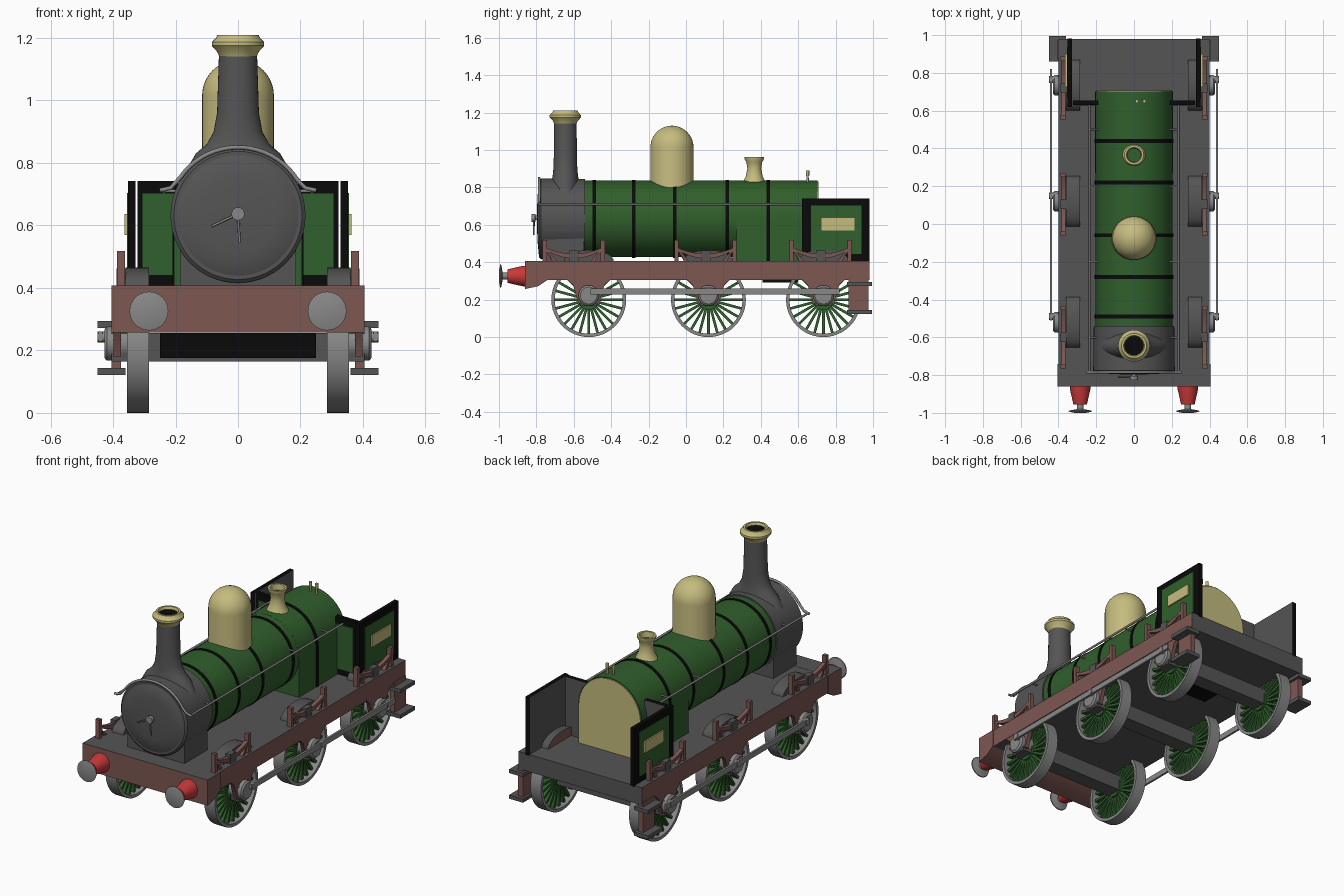
import bpy, bmesh, math
from mathutils import Vector

if "Cube" in bpy.data.objects:
    bpy.data.objects.remove(bpy.data.objects["Cube"])


def mat(name, r, g, b):
    m = bpy.data.materials.new(name)
    m.diffuse_color = (r, g, b, 1)
    m.use_nodes = True
    m.node_tree.nodes["Principled BSDF"].inputs["Base Color"].default_value = m.diffuse_color
    return m


GREEN = mat("green_paint", 0.03, 0.115, 0.025)
BLACK = mat("black_paint", 0.003, 0.003, 0.003)
DARK = mat("dark_grey", 0.09, 0.09, 0.09)
STEEL = mat("steel", 0.25, 0.25, 0.25)
BROWN = mat("red_brown", 0.205, 0.095, 0.083)
BRASS = mat("brass", 0.56, 0.5, 0.21)
RED = mat("red_paint", 0.58, 0.04, 0.04)


def finish(name, bm, mats, rule=None, smooth=True):
    """Turn a bmesh into an object; rule picks a material slot per face."""
    bmesh.ops.recalc_face_normals(bm, faces=bm.faces)
    bm.normal_update()
    for f in bm.faces:
        f.smooth = smooth
        if rule:
            f.material_index = rule(f)
    me = bpy.data.meshes.new(name)
    bm.to_mesh(me)
    bm.free()
    for m in (mats if isinstance(mats, (list, tuple)) else [mats]):
        me.materials.append(m)
    if smooth:
        me.set_sharp_from_angle(angle=math.radians(35))
    ob = bpy.data.objects.new(name, me)
    bpy.context.collection.objects.link(ob)
    return ob


def add_box(bm, x, y, z):
    vs = [bm.verts.new((a, b, c)) for a in x for b in y for c in z]
    for q in ((0, 1, 3, 2), (4, 6, 7, 5), (0, 4, 5, 1), (2, 3, 7, 6), (0, 2, 6, 4), (1, 5, 7, 3)):
        bm.faces.new([vs[i] for i in q])


def box(name, x, y, z, mats, rule=None):
    bm = bmesh.new()
    add_box(bm, x, y, z)
    return finish(name, bm, mats, rule, False)


def prism(name, pts, lo, hi, axis, mats, rule=None):
    """Extrude a profile along x (pts are y,z) or along y (pts are x,z)."""
    bm = bmesh.new()
    ring = lambda d: [bm.verts.new((d, p, q) if axis == 'x' else (p, d, q)) for p, q in pts]
    a, b = ring(lo), ring(hi)
    n = len(pts)
    bm.faces.new(a)
    bm.faces.new(b[::-1])
    for i in range(n):
        bm.faces.new((a[i], a[(i + 1) % n], b[(i + 1) % n], b[i]))
    return finish(name, bm, mats, rule)


def lathe(name, prof, loc, axis, mats, seg=32, rule=None):
    """Revolve (radius, height[, x radius]) rings around an axis through loc."""
    bm = bmesh.new()
    rings = []
    for p in prof:
        ring = []
        for i in range(seg):
            t = 2 * math.pi * i / seg
            u, v, h = p[-1 if len(p) == 3 else 0] * math.cos(t), p[0] * math.sin(t), p[1]
            co = {'x': (h, u, v), 'y': (u, h, v), 'z': (u, v, h)}[axis]
            ring.append(bm.verts.new(Vector(loc) + Vector(co)))
        rings.append(ring)
    for a, b in zip(rings, rings[1:]):
        for i in range(seg):
            j = (i + 1) % seg
            bm.faces.new((a[i], a[j], b[j], b[i]))
    bm.faces.new(rings[0])
    bm.faces.new(rings[-1])
    return finish(name, bm, mats, rule)


def tube(name, pts, r, m):
    cu = bpy.data.curves.new(name, 'CURVE')
    cu.dimensions = '3D'
    cu.bevel_depth, cu.bevel_resolution, cu.use_fill_caps = r, 2, True
    sp = cu.splines.new('POLY')
    sp.points.add(len(pts) - 1)
    for p, c in zip(sp.points, pts):
        p.co = (*c, 1)
    cu.materials.append(m)
    ob = bpy.data.objects.new(name, cu)
    bpy.context.collection.objects.link(ob)


def span(a, b):
    return (min(a, b), max(a, b))


CZ = 0.632  # boiler centre height


def arch(r, bottom, n=28):
    pts = [(r * math.cos(math.pi * i / n), CZ + r * math.sin(math.pi * i / n)) for i in range(n + 1)]
    return pts + [(-r, bottom), (r, bottom)]


# Running deck with brown side frames, and front beam
paint = lambda f: 1 if abs(f.normal.x) > 0.5 or f.normal.y < -0.5 else 0
box("deck", (-0.4, 0.4), (-0.79, 0.98), (0.305, 0.407), [DARK, BROWN], paint)
prism("front_beam", [(-0.86, 0.257), (-0.79, 0.272), (-0.74, 0.305), (-0.74, 0.408), (-0.86, 0.408)],
      -0.405, 0.405, 'x', [BROWN, DARK], lambda f: 1 if f.normal.z > 0.5 else 0)

# Boiler, firebox and bands
lathe("boiler", [(0.205, -0.55), (0.205, 0.7)], (0, 0, CZ), 'y', GREEN, 56)
prism("firebox", arch(0.2055, 0.4), 0.27, 0.702, 'y', GREEN)
prism("backhead", arch(0.2, 0.405), 0.70, 0.708, 'y', BRASS)
for y in (-0.49, -0.28, -0.06, 0.22):
    lathe("boiler_band", [(0.208, y - 0.01), (0.208, y + 0.01)], (0, 0, CZ), 'y', BLACK, 56)
prism("firebox_band", arch(0.209, 0.4), 0.43, 0.45, 'y', BLACK)
box("ash_pan", (-0.17, 0.17), (0.41, 0.6), (0.293, 0.31), BLACK)

# Smokebox, saddle, door and handles
lathe("smokebox", [(0.205, -0.785), (0.216, -0.775), (0.213, -0.54)], (0, 0, CZ), 'y', DARK, 56)
lathe("smokebox_door", [(0.03, -0.797), (0.12, -0.794), (0.19, -0.787), (0.2, -0.78)],
      (0, 0, CZ), 'y', DARK, 48)
box("smokebox_saddle", (-0.185, 0.185), (-0.76, -0.545), (0.4, 0.56), DARK)
lathe("door_knob", [(0.012, -0.79), (0.012, -0.805), (0.021, -0.806), (0.021, -0.825)],
      (0, 0, 0.637), 'y', STEEL, 16)
tube("door_handle_long", [(0, -0.815, 0.637), (0.005, -0.815, 0.545)], 0.004, STEEL)
tube("door_handle_short", [(0, -0.81, 0.637), (-0.085, -0.81, 0.597)], 0.004, STEEL)

# Handrail along both sides and over the smokebox front
arc = [(0.222 * math.cos(math.radians(a)), -0.785, CZ + 0.218 * math.sin(math.radians(a)))
       for a in range(32, 149, 6)]
tube("front_rail", [(0.25, -0.785, 0.712), (0.215, -0.785, 0.72)] + arc
     + [(-0.215, -0.785, 0.72), (-0.25, -0.785, 0.712)], 0.007, STEEL)
for s in (-1, 1):
    tube("side_rail", [(s * 0.237, -0.785, 0.71), (s * 0.237, 0.64, 0.71)], 0.006, STEEL)
    for y in (-0.6, -0.2, 0.2, 0.5):
        tube("rail_post", [(s * 0.18, y, 0.71), (s * 0.237, y, 0.71)], 0.005, STEEL)

# Chimney with flared foot, brass cap and dark bore
lathe("chimney", [(0.08, 0.77, 0.17), (0.075, 0.83, 0.135), (0.068, 0.86, 0.1), (0.064, 0.9, 0.078),
                  (0.062, 0.96, 0.067), (0.06, 1.15, 0.061)], (0, -0.645, 0), 'z', DARK, 36)
lathe("chimney_cap", [(0.06, 1.14), (0.066, 1.155), (0.084, 1.175), (0.084, 1.187), (0.07, 1.2),
                      (0.066, 1.21), (0.055, 1.21), (0.05, 1.195)], (0, -0.645, 0), 'z',
      [BRASS, BLACK], 36, lambda f: 1 if len(f.verts) > 4 else 0)

# Dome, safety valve and whistles
dome = [(0.115 * math.cos(t), 1.015 + 0.115 * math.sin(t)) for t in
        [math.pi / 2 * i / 10 * 0.985 for i in range(11)]]
lathe("steam_dome", [(0.122, 0.76), (0.115, 0.85)] + dome, (0, -0.075, 0), 'z', BRASS, 40)
lathe("safety_valve", [(0.07, 0.81), (0.057, 0.835), (0.045, 0.86), (0.037, 0.9), (0.042, 0.935),
                       (0.052, 0.95), (0.052, 0.962), (0.04, 0.962), (0.036, 0.93)], (0, 0.365, 0), 'z',
      [BRASS, GREEN], 28, lambda f: 1 if len(f.verts) > 4 else 0)
for x in (0.015, 0.055):
    lathe("whistle", [(0.008, 0.8), (0.006, 0.86), (0.009, 0.865), (0.009, 0.89)], (x, 0.65, 0), 'z', BRASS, 12)

WHEELS = (-0.52, 0.12, 0.735)
R = 0.2
for y in WHEELS:
    box("axle_beam", (-0.405, 0.405), (y - 0.045, y + 0.045), (0.165, 0.256), DARK)
box("axle_front_plate", (-0.25, 0.25), (WHEELS[0] - 0.05, WHEELS[0] - 0.044), (0.175, 0.256), BLACK)

for s in (-1, 1):
    for y in WHEELS:
        # Wheel rim
        bm = bmesh.new()
        n, rows = 48, []
        for r, x in ((R, 0.285), (R, 0.355), (R - 0.018, 0.355), (R - 0.018, 0.285)):
            rows.append([bm.verts.new((s * x, y + r * math.cos(2 * math.pi * i / n),
                                       R + r * math.sin(2 * math.pi * i / n))) for i in range(n)])
        for k in range(4):
            for i in range(n):
                a, b, j = rows[k], rows[(k + 1) % 4], (i + 1) % n
                bm.faces.new((a[i], a[j], b[j], b[i]))
        finish("wheel_rim", bm, STEEL)
        # Spokes
        bm = bmesh.new()
        for i in range(24):
            t = 2 * math.pi * i / 24
            before = set(bm.verts)
            add_box(bm, span(s * 0.305, s * 0.335), (-0.007, 0.007), (0.03, R - 0.01))
            for v in set(bm.verts) - before:
                a, h = v.co.y, v.co.z
                v.co.y = y + a * math.cos(t) - h * math.sin(t)
                v.co.z = R + a * math.sin(t) + h * math.cos(t)
        finish("wheel_spokes", bm, GREEN, None, False)
        lathe("wheel_hub", [(0.055, s * 0.29), (0.055, s * 0.35)], (0, y, R), 'x', GREEN, 24)
        lathe("crank_boss", [(0.055, s * 0.34), (0.055, s * 0.42), (0.045, s * 0.428)],
              (0, y, 0.222), 'x', STEEL, 24)
        lathe("crank_pin", [(0.018, s * 0.42), (0.018, s * 0.45)], (0, y + 0.03, 0.243), 'x', STEEL, 12)
        # Splasher over the wheel
        pts = [(y + 0.135 * math.cos(math.pi * i / 14), 0.4 + 0.065 * math.sin(math.pi * i / 14) ** 0.9)
               for i in range(15)]
        prism("splasher", pts, s * 0.285, s * 0.36, 'x', [DARK, BROWN],
              lambda f: 1 if y > 0.5 and f.normal.x * s < -0.5 else 0)
        # Horn guide below the frame
        prism("horn_guide", [(y - 0.12, 0.31), (y - 0.085, 0.28), (y - 0.055, 0.18), (y + 0.055, 0.18),
                             (y + 0.085, 0.28), (y + 0.12, 0.31)], s * 0.375, s * 0.398, 'x', BROWN)
        # Leaf spring with end posts
        c = y - 0.08 if y < 0 else y - 0.015
        top = [(c + 0.165 * k / 6, 0.445 + 0.04 * (k / 6) ** 2) for k in range(-6, 7)]
        low = [(c + 0.165 * k / 6, 0.42 + 0.055 * (k / 6) ** 2) for k in range(6, -7, -1)]
        prism("leaf_spring", top + low, s * 0.362, s * 0.385, 'x', BROWN)
        box("spring_buckle", span(s * 0.358, s * 0.389), (c - 0.025, c + 0.025), (0.4, 0.462), DARK)
        for e in (-1, 1):
            box("spring_post", span(s * 0.362, s * 0.388), (c + e * 0.155 - 0.011, c + e * 0.155 + 0.011),
                (0.4, 0.518), BROWN)
            prism("spring_strut", [(c + e * 0.145, 0.475), (c + e * 0.145, 0.455), (c + e * 0.09, 0.405),
                                   (c + e * 0.115, 0.405)], s * 0.365, s * 0.385, 'x', BROWN)
    box("coupling_rod", span(s * 0.434, s * 0.446), (-0.51, 0.82), (0.228, 0.26), STEEL)

    # Buffers
    lathe("buffer_housing", [(0.056, -0.85), (0.054, -0.875), (0.036, -0.955)], (s * 0.285, 0, 0.326), 'y', RED)
    lathe("buffer_head", [(0.018, -0.95), (0.018, -0.98), (0.06, -0.988), (0.062, -0.993), (0.03, -1.0)],
          (s * 0.285, 0, 0.326), 'y', STEEL)

    # Cab side sheet, front sheet, panels and plate
    box("cab_side", span(s * 0.328, s * 0.352), (0.62, 0.982), (0.4, 0.742), [BLACK, DARK],
        lambda f: 1 if f.normal.x * s < -0.5 else 0)
    box("cab_side_panel", span(s * 0.35, s * 0.356), (0.668, 0.937), (0.445, 0.703), GREEN)
    box("cab_plate", span(s * 0.355, s * 0.364), (0.725, 0.9), (0.57, 0.637), BRASS)
    box("cab_front", span(s * 0.19, s * 0.322), (0.63, 0.655), (0.4, 0.742), [BLACK, DARK],
        lambda f: 1 if f.normal.y > 0.5 else 0)
    box("cab_front_panel", span(s * 0.2, s * 0.308), (0.624, 0.631), (0.44, 0.703), GREEN)

    # Rear footsteps
    box("step_bracket", span(s * 0.375, s * 0.405), (0.87, 0.975), (0.13, 0.32), BROWN)
    for z in (0.122, 0.272):
        box("footstep", span(s * 0.36, s * 0.45), (0.86, 0.995), (z, z + 0.022), DARK)
